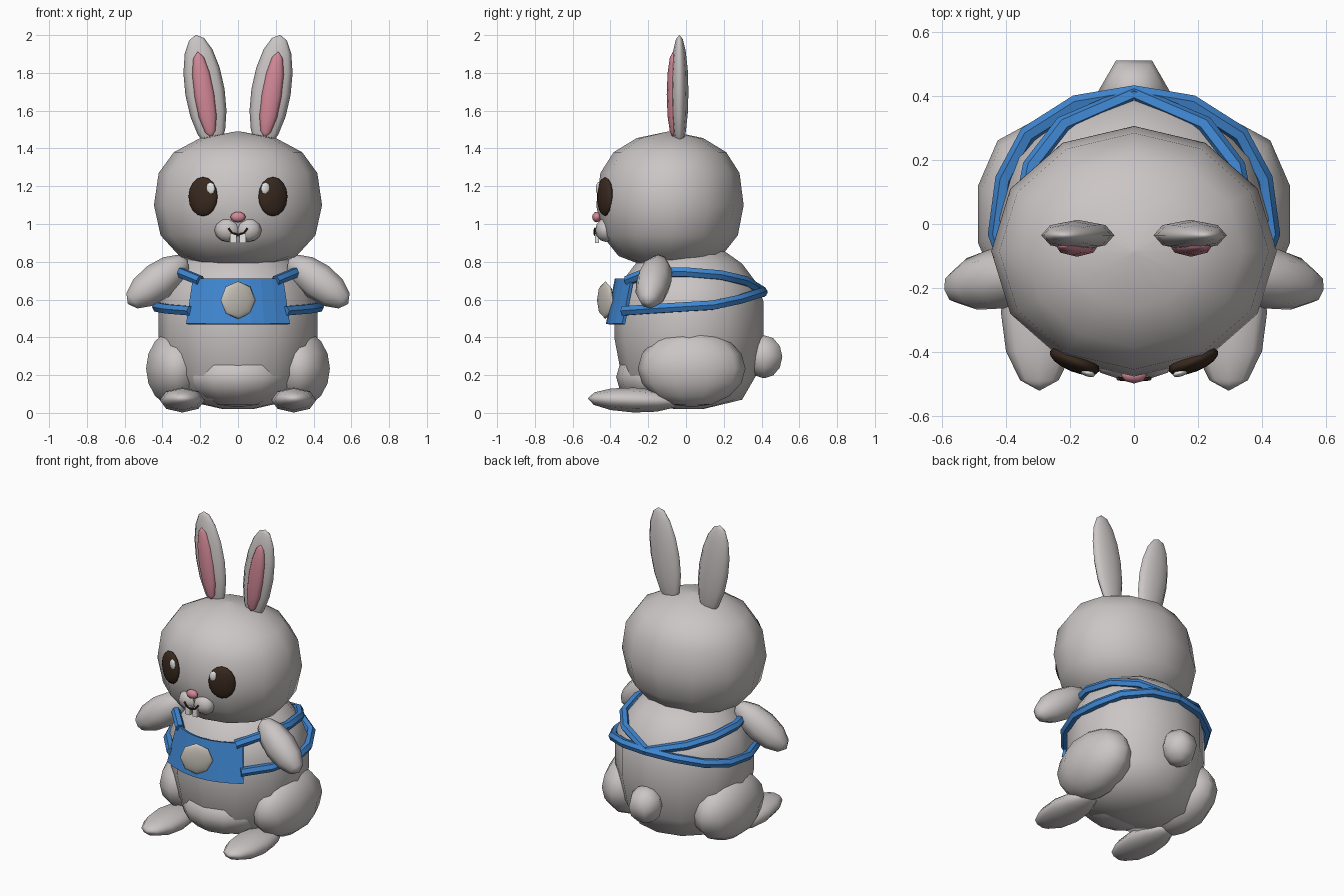
import bpy
import bmesh
from math import radians, sin, cos, pi

cube = bpy.data.objects.get("Cube")
if cube:
    bpy.data.objects.remove(cube, do_unlink=True)


def material(name, r, g, b):
    m = bpy.data.materials.new(name)
    m.use_nodes = True
    m.diffuse_color = (r, g, b, 1)
    node = m.node_tree.nodes["Principled BSDF"]
    node.inputs["Base Color"].default_value = (r, g, b, 1)
    node.inputs["Roughness"].default_value = 0.7
    return m


FUR = material("grey_fur", 0.6, 0.56, 0.56)
PINK = material("soft_pink", 0.65, 0.25, 0.31)
BROWN = material("dark_brown", 0.04, 0.022, 0.013)
BLUE = material("blue_cloth", 0.05, 0.24, 0.64)
WHITE = material("white", 0.8, 0.8, 0.78)
CREAM = material("button_cream", 0.6, 0.56, 0.5)


def finish(bm, name, mat, smooth=True):
    bmesh.ops.recalc_face_normals(bm, faces=bm.faces[:])
    for f in bm.faces:
        f.smooth = smooth
    mesh = bpy.data.meshes.new(name)
    bm.to_mesh(mesh)
    bm.free()
    mesh.materials.append(mat)
    ob = bpy.data.objects.new(name, mesh)
    bpy.context.collection.objects.link(ob)
    return ob


def ellipsoid(name, mat, loc, size, rot=(0, 0, 0), segs=8, rings=6):
    bm = bmesh.new()
    bmesh.ops.create_uvsphere(bm, u_segments=segs, v_segments=rings, radius=1)
    ob = finish(bm, name, mat)
    ob.location, ob.scale = loc, size
    ob.rotation_euler = [radians(a) for a in rot]
    return ob


def pair(name, mat, loc, size, rot=(0, 0, 0), segs=8, rings=6):
    """Left part and its mirrored right twin."""
    for side, s in (("left", 1), ("right", -1)):
        ellipsoid(f"{side}_{name}", mat, (s * loc[0], loc[1], loc[2]), size,
                  (rot[0], s * rot[1], s * rot[2]), segs, rings)


def lathe(name, mat, profile, depth, y, segs=12):
    """Stack rings of (z, radius), squashed in y by depth."""
    bm = bmesh.new()
    loops = []
    for z, r in profile:
        loops.append([bm.verts.new((r * cos(2 * pi * i / segs),
                                    y + depth * r * sin(2 * pi * i / segs), z))
                      for i in range(segs)])
    for a, b in zip(loops, loops[1:]):
        for i in range(segs):
            j = (i + 1) % segs
            bm.faces.new((a[i], a[j], b[j], b[i]))
    bm.faces.new(loops[0])
    bm.faces.new(loops[-1])
    return finish(bm, name, mat)


def tube(name, mat, points, radius):
    curve = bpy.data.curves.new(name, "CURVE")
    curve.dimensions = "3D"
    curve.bevel_depth = radius
    curve.bevel_resolution = 1
    curve.use_fill_caps = True
    spline = curve.splines.new("POLY")
    spline.points.add(len(points) - 1)
    for p, co in zip(spline.points, points):
        p.co = (*co, 1)
    curve.materials.append(mat)
    ob = bpy.data.objects.new(name, curve)
    bpy.context.collection.objects.link(ob)
    bpy.ops.object.select_all(action="DESELECT")
    ob.select_set(True)
    bpy.context.view_layer.objects.active = ob
    bpy.ops.object.convert(target="MESH")
    bpy.ops.object.shade_smooth_by_angle(angle=radians(50))


# Body and head
lathe("body", FUR, [(0.02, 0.08), (0.07, 0.3), (0.2, 0.38), (0.4, 0.42), (0.59, 0.42),
                    (0.69, 0.38), (0.79, 0.3), (0.87, 0.18)], 0.94, 0.015)
ellipsoid("belly", FUR, (0, -0.14, 0.19), (0.27, 0.23, 0.16), segs=12, rings=8)
lathe("head", FUR, [(0.77, 0.03), (0.777, 0.15), (0.83, 0.31), (0.94, 0.41), (1.1, 0.445),
                    (1.27, 0.42), (1.38, 0.34), (1.455, 0.2), (1.49, 0.01)], 0.877, -0.085)

# Limbs and tail
pair("thigh", FUR, (0.325, 0.03, 0.235), (0.17, 0.285, 0.205), segs=10, rings=8)
pair("foot", FUR, (0.295, -0.275, 0.068), (0.12, 0.066, 0.245), (88, 0, 0))
pair("arm", FUR, (0.425, -0.17, 0.695), (0.1, 0.095, 0.2), (0, 126, -12))
ellipsoid("tail", FUR, (0, 0.413, 0.297), (0.112, 0.112, 0.114), (0, 0, 30), segs=6)

# Ears
pair("ear", FUR, (0.175, -0.035, 1.7), (0.105, 0.048, 0.305), (0, 9, 0), rings=8)
pair("inner_ear", PINK, (0.178, -0.069, 1.685), (0.055, 0.033, 0.23), (0, 9, 0))

# Face
pair("eye", BROWN, (0.185, -0.428, 1.145), (0.083, 0.104, 0.033), (90, 0, 22), 16, 8)
pair("eye_glint", WHITE, (0.146, -0.463, 1.188), (0.026, 0.034, 0.012), (90, 0, 20))
pair("muzzle", FUR, (0.055, -0.425, 0.968), (0.07, 0.055, 0.063))
ellipsoid("nose", PINK, (0, -0.472, 1.037), (0.04, 0.025, 0.028))
tube("mouth", BROWN, [(-0.05, -0.482, 0.977), (-0.03, -0.484, 0.952), (0, -0.482, 0.942),
                      (0.03, -0.484, 0.952), (0.05, -0.482, 0.977)], 0.006)
for side, x in (("left", 0.026), ("right", -0.026)):
    bm = bmesh.new()
    bmesh.ops.create_cube(bm, size=1)
    tooth = finish(bm, side + "_tooth", WHITE, smooth=False)
    tooth.location = (x, -0.472, 0.925)
    tooth.scale = (0.034, 0.022, 0.052)

# Curved chest panel
bm = bmesh.new()
steps = 8
rows = []
for half, y, z in ((0.27, -0.415, 0.47), (0.235, -0.368, 0.71)):
    us = [2 * i / steps - 1 for i in range(steps + 1)]
    rows.append([bm.verts.new((half * u, y + 0.085 * u * u, z)) for u in us])
for i in range(steps):
    bm.faces.new((rows[0][i], rows[0][i + 1], rows[1][i + 1], rows[1][i]))
panel = finish(bm, "chest_panel", BLUE, smooth=False)
solid = panel.modifiers.new("thickness", "SOLIDIFY")
solid.thickness = 0.018
solid.offset = 0

# Round button on the panel
ellipsoid("button", CREAM, (0, -0.427, 0.597), (0.1, 0.1, 0.024), (90, 0, 22.5))

# Straps round the body, each running from the panel over the back to the panel
lower = [(0.25, -0.33, 0.54), (0.37, -0.19, 0.55), (0.428, -0.03, 0.56), (0.405, 0.14, 0.57),
         (0.33, 0.28, 0.6), (0.18, 0.375, 0.63), (0, 0.405, 0.64)]
upper = [(0.2, -0.31, 0.7), (0.31, -0.2, 0.745), (0.355, 0, 0.745), (0.32, 0.18, 0.73),
         (0.22, 0.31, 0.7), (0, 0.405, 0.64)]
for name, half in (("lower_strap", lower), ("upper_strap", upper)):
    tube(name, BLUE, half + [(-x, y, z) for x, y, z in half[-2::-1]], 0.028)
